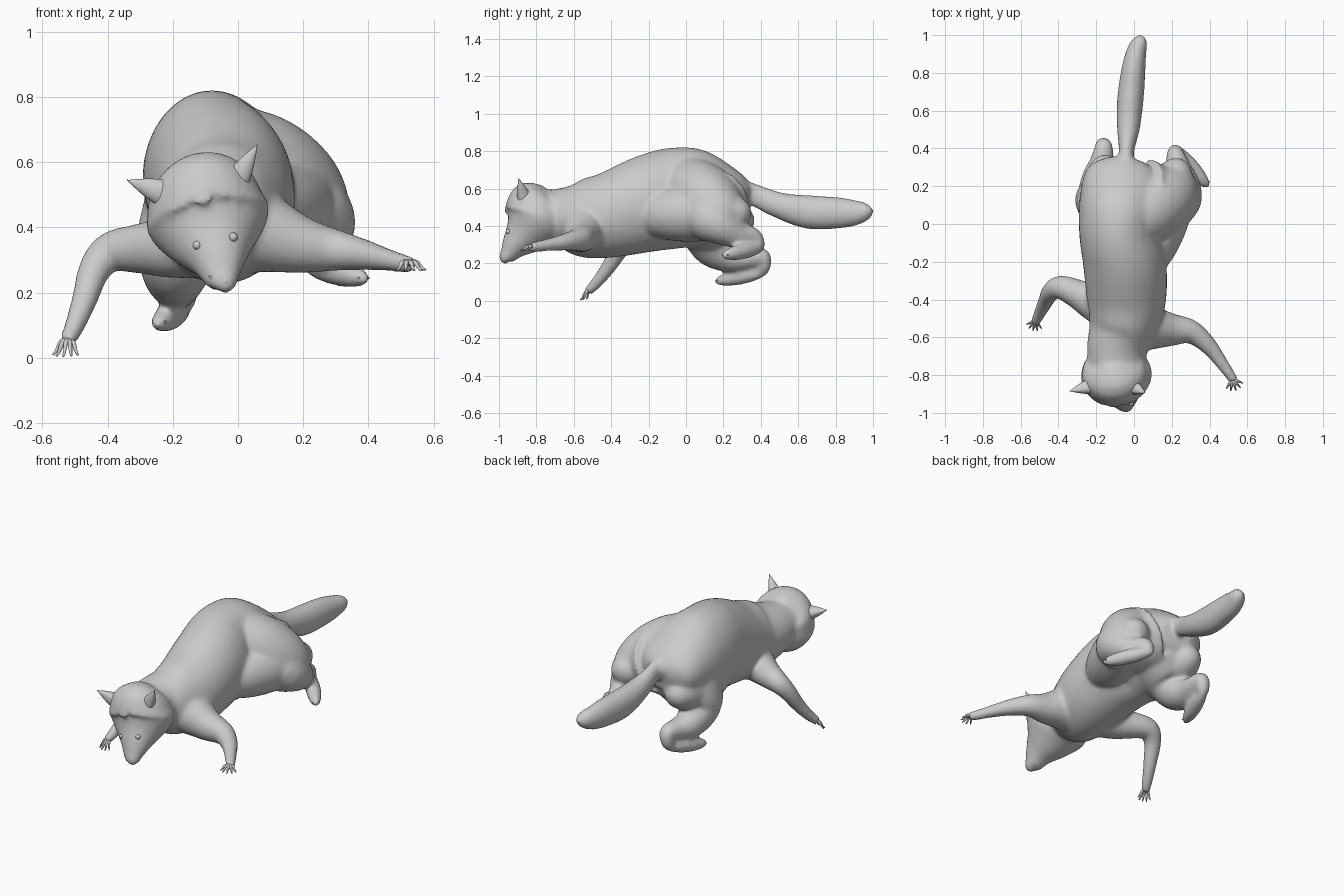
import bpy, bmesh, math
from mathutils import Vector, Matrix

cube = bpy.data.objects.get("Cube")
if cube:
    bpy.data.objects.remove(cube)

GREY = (0.6, 0.6, 0.6, 1)
fur = bpy.data.materials.new("grey_fur")
fur.use_nodes = True
fur.diffuse_color = GREY
fur.node_tree.nodes["Principled BSDF"].inputs["Base Color"].default_value = GREY

UP = Vector((0, 0, 1))
FRONT = Vector((0, -1, 0))


def catmull(before, start, end, after, t):
    curve = 2 * before - 5 * start + 4 * end - after + t * (3 * (start - end) + after - before)
    return start + t / 2 * (end - before + t * curve)


def smooth_path(stations, steps):
    """Interpolate rows of (x, y, z, half width, half depth)."""
    rows = [stations[0], *stations, stations[-1]]
    out = []
    for quad in zip(rows, rows[1:], rows[2:], rows[3:]):
        for i in range(steps):
            out.append([catmull(*values, i / steps) for values in zip(*quad)])
    out.append(stations[-1])
    return out


def loft(bm, stations, ref=UP, steps=4, sides=24, cup=1):
    """Closed tube through the stations; cup < 1 flattens the ref side."""
    rows = smooth_path(stations, steps)
    centres = [Vector(row[:3]) for row in rows]
    side, rings = None, []
    for i, centre in enumerate(centres):
        following = centres[min(i + 1, len(centres) - 1)]
        tangent = (following - centres[max(i - 1, 0)]).normalized()
        side = tangent.cross(ref) if side is None else side - tangent * side.dot(tangent)
        side.normalize()
        up = side.cross(tangent)
        width, depth = (max(size, 0.002) for size in rows[i][3:])
        ring = []
        for k in range(sides):
            angle = math.tau * k / sides
            lift = math.sin(angle) * depth
            lift *= cup if lift > 0 else 1
            ring.append(bm.verts.new(centre + side * width * math.cos(angle) + up * lift))
        rings.append(ring)
    for near, far in zip(rings, rings[1:]):
        for k in range(sides):
            j = (k + 1) % sides
            bm.faces.new((near[k], near[j], far[j], far[k]))
    bm.faces.new(rings[0])
    bm.faces.new(rings[-1])


def limb(bm, points, thick, thin, **options):
    """Round tube that narrows by an equal ratio at every point."""
    last = len(points) - 1
    radii = [thick * (thin / thick) ** (i / last) for i in range(len(points))]
    loft(bm, [(*p, r, r) for p, r in zip(points, radii)], **options)


def lobe(bm, start, end, radius):
    """Ellipsoid stretched between two points."""
    start, end = Vector(start), Vector(end)
    stations = []
    for i in range(9):
        angle = math.pi * i / 8
        size = radius * math.sin(angle)
        stations.append((*start.lerp(end, (1 - math.cos(angle)) / 2), size, size))
    loft(bm, stations)


def digits_fan(bm, root, direction, angles, length, radius, arch):
    """Clawed fingers or toes spread around the vertical axis."""
    root = Vector(root)
    for angle in angles:
        reach = Matrix.Rotation(math.radians(angle), 3, 'Z') @ Vector(direction).normalized()
        tip = root + reach * length * math.cos(math.radians(angle) / 2)
        knuckle = root.lerp(tip, .5) + UP * arch
        limb(bm, [root, knuckle, root.lerp(tip, .8), tip], radius, radius / 4, sides=8)


def finish(name, bm):
    bmesh.ops.recalc_face_normals(bm, faces=bm.faces)
    mesh = bpy.data.meshes.new(name)
    bm.to_mesh(mesh)
    bm.free()
    mesh.materials.append(fur)
    mesh.shade_smooth()
    obj = bpy.data.objects.new(name, mesh)
    bpy.context.collection.objects.link(obj)
    return obj


body = bmesh.new()

# Torso, from rump to neck
loft(body, [(-.04, .34, .53, .09, .08), (-.05, .27, .54, .2, .15), (-.07, .1, .55, .22, .25),
            (-.08, -.05, .55, .21, .27), (-.05, -.2, .52, .22, .26), (-.04, -.4, .46, .21, .23),
            (-.06, -.55, .44, .18, .21), (-.09, -.66, .45, .16, .16), (-.09, -.76, .46, .15, .13)],
     sides=32)

# Haunches that swell out of the torso
lobe(body, (-.1, -.06, .7), (.3, .25, .4), .18)
lobe(body, (.03, -.3, .46), (.25, .35, .47), .15)
lobe(body, (-.12, -.22, .42), (-.16, .37, .43), .14)

# Tail, flattened brush with a round tip
loft(body, [(-.04, .27, .61, .05, .05), (-.04, .38, .56, .04, .06), (-.03, .5, .51, .06, .07),
            (-.02, .65, .475, .07, .09), (-.005, .8, .47, .065, .085),
            (.01, .9, .47, .055, .07), (.03, .97, .48, .04, .045), (.03, 1, .49, .01, .01)])

# Head, lofted from crown down to the nose
loft(body, [(-.12, -.74, .59, .04, .04), (-.11, -.78, .54, .15, .15), (-.1, -.8, .47, .18, .17),
            (-.09, -.81, .42, .19, .17), (-.075, -.86, .355, .14, .12), (-.06, -.91, .3, .09, .08),
            (-.05, -.945, .25, .06, .05), (-.04, -.96, .22, .04, .04), (-.04, -.955, .2, .01, .01)],
     ref=FRONT, sides=28)

# Front legs: the left reaches sideways, the right steps to the ground
limb(body, [(.02, -.53, .4), (.1, -.55, .375), (.2, -.56, .345), (.3, -.57, .33),
            (.39, -.64, .315), (.46, -.73, .3), (.53, -.83, .285)], .16, .026)
limb(body, [(-.12, -.45, .36), (-.21, -.42, .34), (-.3, -.37, .335), (-.39, -.335, .325),
            (-.44, -.36, .27), (-.47, -.415, .18), (-.5, -.475, .1), (-.525, -.525, .05)], .12, .026)

# Hind legs down to the hock, then the feet
limb(body, [(.05, .15, .53), (.21, .12, .45), (.26, .18, .4), (.24, .28, .35),
            (.22, .36, .34), (.22, .39, .29)], .2, .036)
limb(body, [(-.1, .12, .46), (-.17, .13, .35), (-.19, .16, .28), (-.19, .25, .235),
            (-.17, .33, .23), (-.16, .41, .23), (-.17, .41, .16)], .2, .036)
lobe(body, (.2, .42, .29), (.4, .19, .24), .043)
lobe(body, (-.16, .44, .16), (-.25, .15, .1), .043)

# Fuse everything into one skin
skin = finish("body", body)
remesh = skin.modifiers.new("fuse", 'REMESH')
remesh.mode = 'VOXEL'
remesh.voxel_size = 0.011
remesh.use_smooth_shade = True
relax = skin.modifiers.new("relax", 'SMOOTH')
relax.factor = 0.5
relax.iterations = 12
facets = skin.modifiers.new("facets", 'DECIMATE')
facets.ratio = 0.4

# Ears, cupped towards the front
for name, base, tip in (("left_ear", (-.03, -.87, .5), (.06, -.895, .655)),
                        ("right_ear", (-.2, -.87, .495), (-.34, -.885, .545))):
    bm = bmesh.new()
    base, tip = Vector(base), Vector(tip)
    stations = []
    for i in range(7):
        t = i / 6
        size = .06 * (1 - t ** 1.7)
        stations.append((*base.lerp(tip, t), size * .75, size))
    loft(bm, stations, ref=FRONT, cup=.5)
    finish(name, bm)

# Clawed fingers and toes
SPREAD = (-50, -25, 0, 25, 50)
TOES = (-20, -7, 7, 20)
for name, root, direction, angles, length, radius, arch in (
        ("left_fingers", (.52, -.82, .29), (.3, -.9, -.3), SPREAD, .07, .012, .012),
        ("right_fingers", (-.52, -.51, .06), (-.2, -.7, -.7), SPREAD, .08, .012, .012),
        ("left_toes", (.35, .25, .245), (.6, -.7, 0), TOES, .06, .014, 0),
        ("right_toes", (-.22, .22, .11), (-.4, -.9, 0), TOES, .06, .014, 0)):
    bm = bmesh.new()
    digits_fan(bm, root, direction, angles, length, radius, arch)
    finish(name, bm)

# Eyes and nose
for name, spot, size in (("left_eye", (-.015, -.95, .37), .014), ("right_eye", (-.125, -.95, .345), .014),
                         ("nose", (-.04, -.978, .235), .018)):
    bm = bmesh.new()
    bmesh.ops.create_uvsphere(bm, u_segments=14, v_segments=10, radius=size)
    bmesh.ops.translate(bm, verts=bm.verts, vec=spot)
    finish(name, bm)
